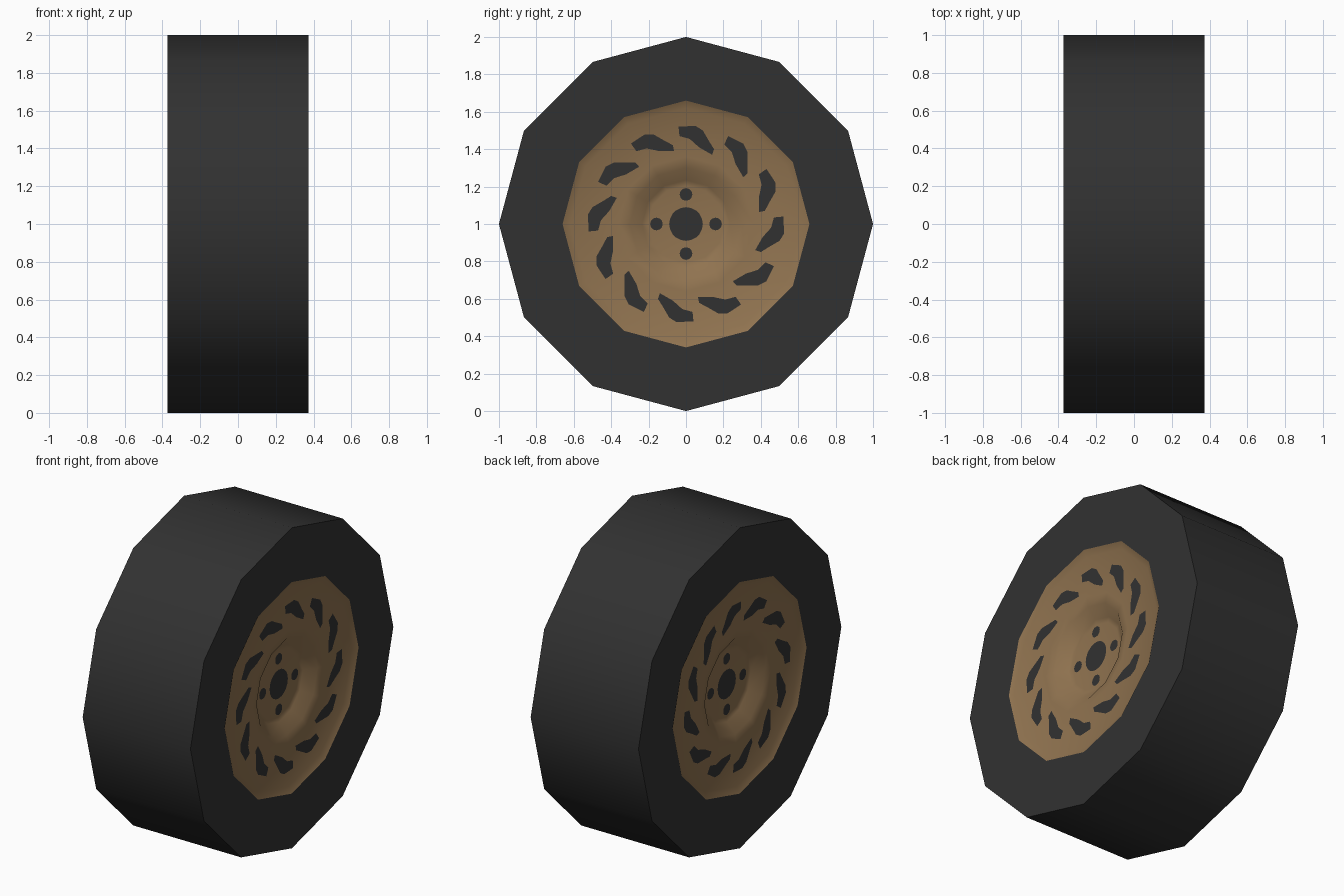
import bpy, bmesh, math

if "Cube" in bpy.data.objects:
    bpy.data.objects.remove(bpy.data.objects["Cube"])

def mat(name, col):
    m = bpy.data.materials.new(name)
    m.diffuse_color = (*col, 1)
    m.use_nodes = True
    m.node_tree.nodes["Principled BSDF"].inputs["Base Color"].default_value = m.diffuse_color
    return m

RUBBER = mat("dark rubber", (0.031, 0.031, 0.031))
BRONZE = mat("bronze rim", (0.28, 0.172, 0.08))
SIDES = 12
MID_Z = 1.0

def finish(bm, name, material, angle):
    me = bpy.data.meshes.new(name)
    bm.to_mesh(me)
    bm.free()
    ob = bpy.data.objects.new(name, me)
    bpy.context.collection.objects.link(ob)
    me.materials.append(material)
    if angle:
        bpy.ops.object.select_all(action='DESELECT')
        ob.select_set(True)
        bpy.context.view_layer.objects.active = ob
        bpy.ops.object.shade_smooth_by_angle(angle=math.radians(angle))
    return ob

def ring(bm, x, r):
    return [bm.verts.new((x, r * math.cos(2 * math.pi * k / SIDES),
                          MID_Z + r * math.sin(2 * math.pi * k / SIDES)))
            for k in range(SIDES)]

def lathe(name, profile, material, direction, cap=False, angle=50):
    # spins an (x, radius) profile round the axle
    bm = bmesh.new()
    rings = [ring(bm, x, r) for x, r in profile]
    for a, b in zip(rings, rings[1:]):
        for k in range(SIDES):
            j = (k + 1) % SIDES
            bm.faces.new((a[k], a[j], b[j], b[k]))
    if cap:
        bm.faces.new(rings[-1])
    bm.normal_update()
    # make the side faces point outwards along the axle
    if sum(f.normal.x * direction * f.calc_area() for f in bm.faces) < 0:
        bmesh.ops.reverse_faces(bm, faces=bm.faces[:])
    return finish(bm, name, material, angle)

def plates(name, outlines, x, side):
    # flat dark openings lying just above the rim face
    bm = bmesh.new()
    for pts in outlines:
        f = bm.faces.new([bm.verts.new((side * x, y, MID_Z + z)) for y, z in pts])
        f.normal_update()
        if f.normal.x * side < 0:
            f.normal_flip()
    return finish(bm, name, RUBBER, 0)

def circle(cy, cz, r, n=16):
    return [(cy + r * math.cos(2 * math.pi * i / n), cz + r * math.sin(2 * math.pi * i / n))
            for i in range(n)]

def turn(pts, a):
    return [(y * math.cos(a) - z * math.sin(a), y * math.sin(a) + z * math.cos(a)) for y, z in pts]

# tyre tread and sidewalls
bm = bmesh.new()
rings = [ring(bm, x, r) for x, r in
         [(-0.37, 0.66), (-0.372, 1.0), (0.372, 1.0), (0.37, 0.66)]]
for a, b in zip(rings, rings[1:]):
    for k in range(SIDES):
        j = (k + 1) % SIDES
        bm.faces.new((a[k], a[j], b[j], b[k]))
bmesh.ops.recalc_face_normals(bm, faces=bm.faces[:])
bm.normal_update()
for f in bm.faces:   # tread must face away from the axle, sidewalls away from the middle
    c = f.calc_center_median()
    out = f.normal.y * c.y + f.normal.z * (c.z - MID_Z) if abs(c.x) < 0.1 else f.normal.x * c.x
    if out < 0:
        f.normal_flip()
finish(bm, "tyre", RUBBER, 50)

# swept window shape, repeated round the rim
window = [(-.04, .52), (.05, .525), (.09, .50), (.125, .44), (.15, .40), (.14, .37),
          (.07, .41), (.02, .455), (-.035, .47)]
windows = [turn(window, math.radians(30 * k)) for k in range(12)]
hub_holes = [circle(0, 0, 0.09, 20)] + [circle(*turn([(0.158, 0)], math.pi / 2 * k)[0], 0.034, 12)
                                        for k in range(4)]

# dished rims with their openings, one on each side
for side, label in ((1, "right"), (-1, "left")):
    prof = [(0.37, 0.66), (0.35, 0.62), (0.349, 0.36), (0.338, 0.30), (0.283, 0.235), (0.277, 0.205)]
    lathe(label + "_rim", [(side * x, r) for x, r in prof], BRONZE, side, cap=True, angle=80)
    plates(label + "_rim_windows", windows, 0.353, side)
    plates(label + "_hub_holes", hub_holes, 0.281, side)
